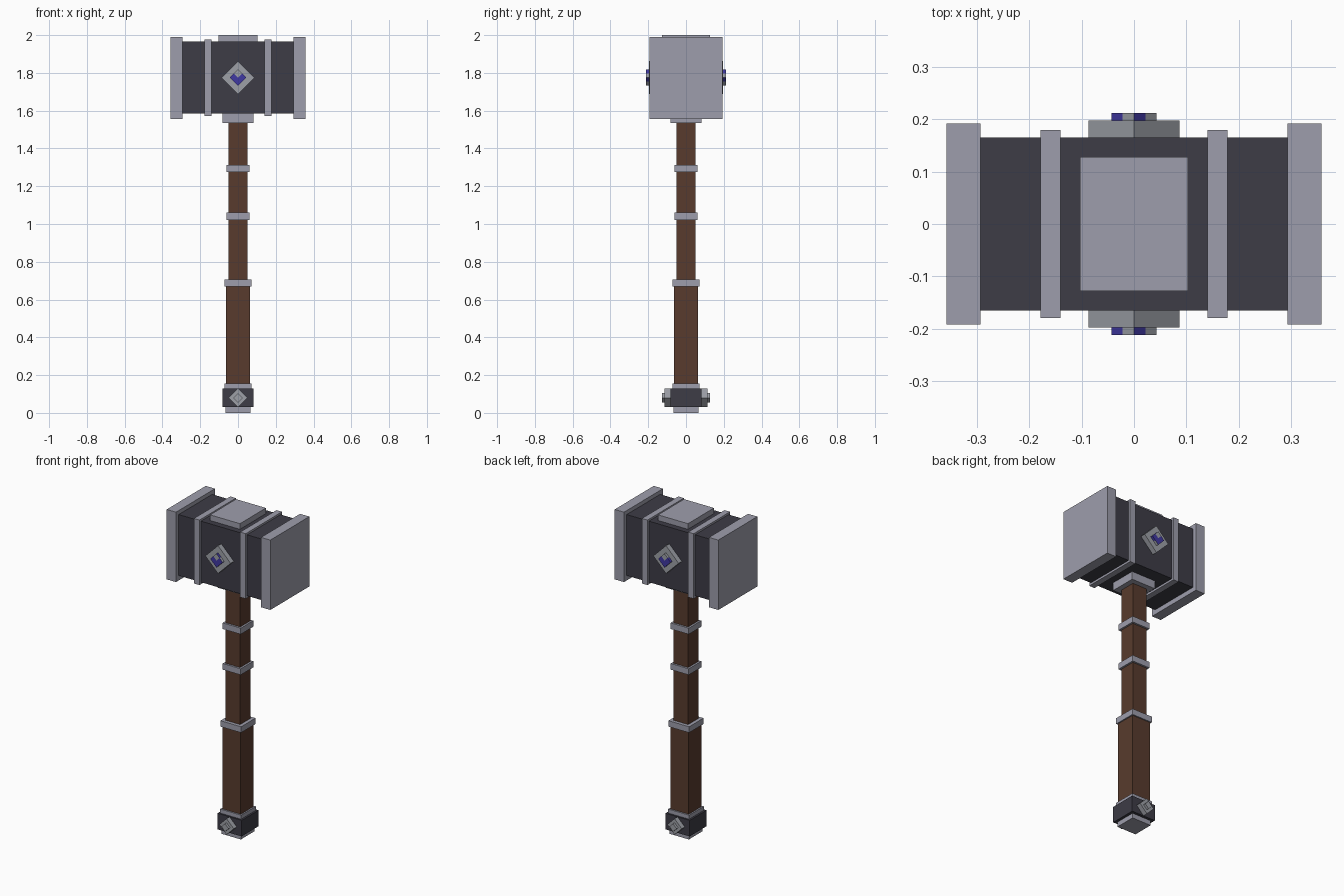
import bpy, bmesh, math
from mathutils import Matrix, Vector

if "Cube" in bpy.data.objects:
    bpy.data.objects.remove(bpy.data.objects["Cube"])


def material(name, rgb):
    """Flat material from 0-255 display colour, stored as linear."""
    lin = [((c / 255 + 0.055) / 1.055) ** 2.4 if c > 10 else c / 255 / 12.92 for c in rgb]
    m = bpy.data.materials.new(name)
    m.diffuse_color = (*lin, 1)
    m.use_nodes = True
    m.node_tree.nodes["Principled BSDF"].inputs["Base Color"].default_value = m.diffuse_color
    return m


STEEL = material("steel", (158, 158, 172))
SILVER = material("silver", (157, 160, 167))
IRON = material("dark_iron", (61, 60, 70))
WOOD = material("brown_wood", (88, 59, 45))
BLUE = material("blue_gem", (64, 56, 162))


def finish(name, bm, *mats):
    bmesh.ops.recalc_face_normals(bm, faces=bm.faces)
    me = bpy.data.meshes.new(name)
    bm.to_mesh(me)
    bm.free()
    for m in mats:
        me.materials.append(m)
    ob = bpy.data.objects.new(name, me)
    bpy.context.collection.objects.link(ob)
    return ob


def box(name, mat, x0, x1, hy, z0, z1):
    """Box symmetric in y."""
    bm = bmesh.new()
    bmesh.ops.create_cube(bm, size=1)
    bmesh.ops.scale(bm, vec=(x1 - x0, 2 * hy, z1 - z0), verts=bm.verts)
    bmesh.ops.translate(bm, vec=((x0 + x1) / 2, 0, (z0 + z1) / 2), verts=bm.verts)
    return finish(name, bm, mat)


def post(name, mat, h, z0, z1):
    """Square section centred on the handle axis."""
    return box(name, mat, -h, h, h, z0, z1)


def diamond(name, side, half, zc, y0, y1, *mats, rule=None):
    """Square plate turned on its corner, on the front (-1) or back (1)."""
    bm = bmesh.new()
    bmesh.ops.create_cube(bm, size=1)
    a = half * math.sqrt(2)
    bmesh.ops.scale(bm, vec=(a, a, y1 - y0), verts=bm.verts)
    if rule:
        for axis in ((1, 0, 0), (0, 1, 0)):
            geom = bm.verts[:] + bm.edges[:] + bm.faces[:]
            bmesh.ops.bisect_plane(bm, geom=geom, plane_co=(0, 0, 0), plane_no=axis)
        bm.normal_update()
        for f in bm.faces:
            f.material_index = rule(f.calc_center_median(), f.normal)
    bmesh.ops.rotate(bm, matrix=Matrix.Rotation(math.pi / 4, 3, 'Z'), verts=bm.verts)
    for v in bm.verts:
        x, z, w = v.co
        v.co = Vector((x, side * ((y0 + y1) / 2 + w), zc + z))
    return finish(name, bm, *mats)


def gem_rule(c, n):
    """Silver upper quarter and silver first half of each rim side."""
    if abs(n.z) > 0.5:
        return 1 if c.x > 0 and c.y > 0 else 0
    return 1 if n.x * c.y - n.y * c.x < 0 else 0


# Hammer head
box("head_core", IRON, -0.295, 0.295, 0.165, 1.585, 1.965)
box("top_plate", STEEL, -0.103, 0.103, 0.128, 1.96, 2.0)
for s, label in ((-1, "left"), (1, "right")):
    for part, a, b, hy, z0, z1 in (("end_cap", 0.293, 0.357, 0.192, 1.555, 1.99),
                                   ("head_band", 0.14, 0.178, 0.179, 1.572, 1.977)):
        x0, x1 = sorted((s * a, s * b))
        box(f"{part}_{label}", STEEL, x0, x1, hy, z0, z1)

# Handle
post("head_collar", STEEL, 0.083, 1.535, 1.587)
post("upper_handle", WOOD, 0.05, 0.68, 1.54)
post("upper_ring", STEEL, 0.062, 1.275, 1.313)
post("middle_ring", STEEL, 0.062, 1.022, 1.06)
post("grip_ring", STEEL, 0.071, 0.668, 0.705)
post("grip", WOOD, 0.063, 0.15, 0.67)

# Pommel
post("pommel_collar", STEEL, 0.072, 0.128, 0.155)
post("pommel_block", IRON, 0.083, 0.03, 0.13)
post("pommel_foot", STEEL, 0.066, 0.0, 0.032)

# Diamond ornaments on front and back
for s, label in ((-1, "front"), (1, "back")):
    diamond(f"gem_setting_{label}", s, 0.087, 1.775, 0.16, 0.197, SILVER)
    diamond(f"gem_{label}", s, 0.043, 1.775, 0.195, 0.212, BLUE, SILVER, rule=gem_rule)
    diamond(f"pommel_diamond_{label}", s, 0.05, 0.08, 0.08, 0.113, SILVER)
    diamond(f"pommel_stud_{label}", s, 0.025, 0.08, 0.11, 0.128, SILVER)
